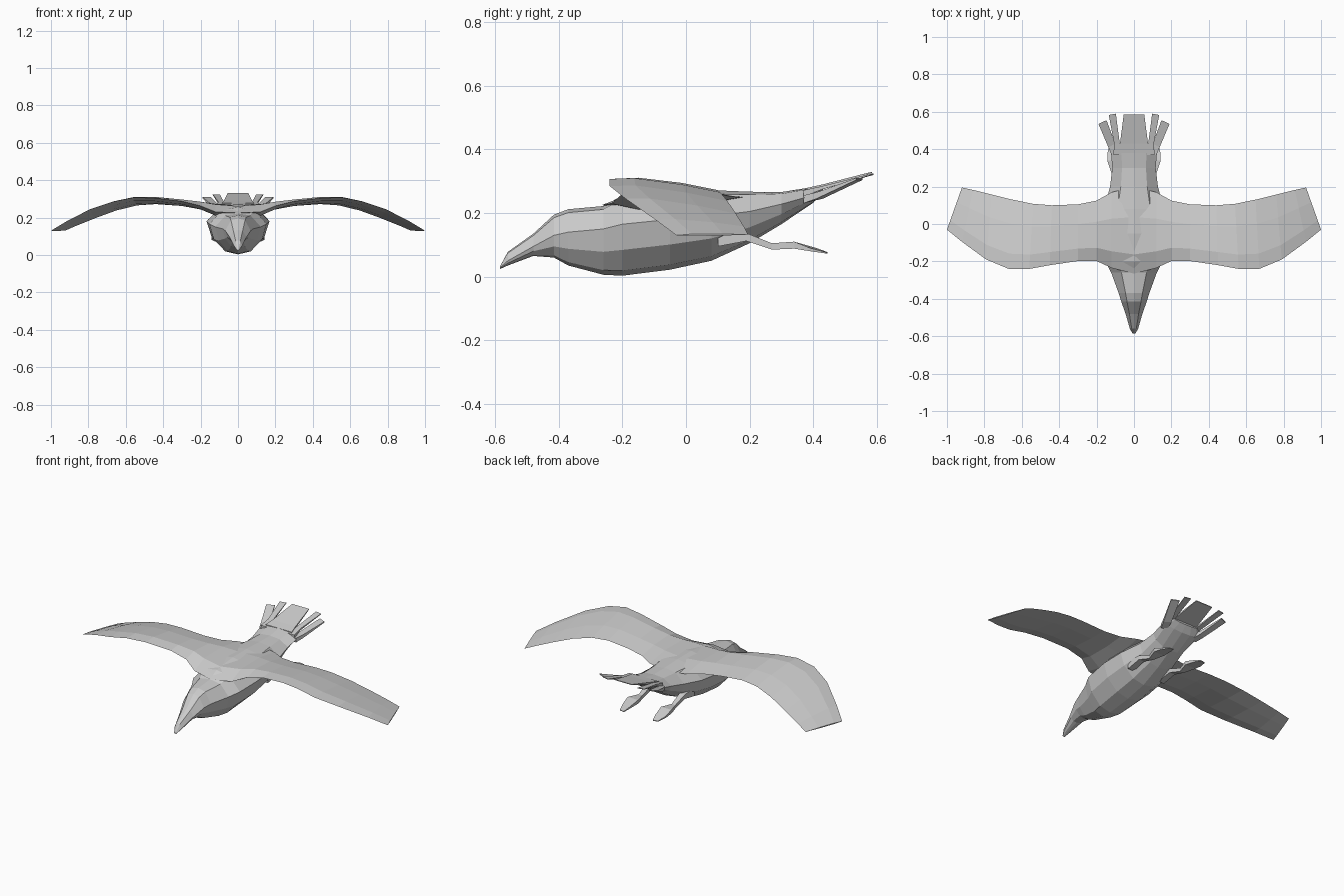
import bpy, bmesh


def loft(name, rings, mirror=False):
    """Skin closed rings of equal point count, cap both ends."""
    bm = bmesh.new()
    loops = [[bm.verts.new(p) for p in ring] for ring in rings]
    n = len(loops[0])
    for a, b in zip(loops, loops[1:]):
        for i in range(n):
            j = (i + 1) % n
            bm.faces.new((a[i], a[j], b[j], b[i]))
    bm.faces.new(loops[0])
    bm.faces.new(loops[-1])
    bmesh.ops.recalc_face_normals(bm, faces=bm.faces)
    mesh = bpy.data.meshes.new(name)
    bm.to_mesh(mesh)
    bm.free()
    obj = bpy.data.objects.new(name, mesh)
    bpy.context.collection.objects.link(obj)
    if mirror:
        obj.modifiers.new("mirror", 'MIRROR').use_mirror_merge = False
    return obj


def body_ring(y, top, bot, w, mid):
    """Symmetric ten-sided section, widest at height mid."""
    half = [(0.55 * w, top - 0.15 * (top - mid)), (w, mid),
            (0.85 * w, mid - 0.5 * (mid - bot)), (0.45 * w, mid - 0.9 * (mid - bot))]
    pts = [(0, top)] + half + [(0, bot)] + [(-x, z) for x, z in reversed(half)]
    return [(x, y, z) for x, z in pts]


# body with head and beak: y, top, bottom, half width, widest height
body = [(-0.585, 0.032, 0.024, 0.008, 0.028), (-0.56, 0.078, 0.035, 0.022, 0.05),
        (-0.48, 0.135, 0.065, 0.045, 0.095), (-0.415, 0.195, 0.06, 0.068, 0.13),
        (-0.37, 0.212, 0.035, 0.082, 0.14), (-0.26, 0.222, 0.006, 0.122, 0.15),
        (-0.20, 0.255, 0.003, 0.152, 0.165), (-0.05, 0.272, 0.022, 0.168, 0.18),
        (0.08, 0.272, 0.05, 0.16, 0.19), (0.20, 0.267, 0.105, 0.128, 0.205),
        (0.30, 0.266, 0.165, 0.116, 0.228), (0.40, 0.282, 0.232, 0.124, 0.256),
        (0.43, 0.287, 0.268, 0.085, 0.277)]
loft("body", [body_ring(*r) for r in body])


def wing_ring(x, xt, yl, yt, zl, zt, t):
    """Aerofoil section from leading edge (x, yl, zl) to trailing edge (xt, yt, zt)."""
    section = [(0, 0), (0.22, 0.6), (0.65, 0.5), (1, 0), (0.65, -0.35), (0.22, -0.4)]
    return [(x + (xt - x) * f, yl + (yt - yl) * f, zl + (zt - zl) * f + t * h)
            for f, h in section]


# wings: one span skinned from tip to tip
half_span = [(0.12, 0.12, -0.235, 0.17, 0.23, 0.25, 0.06),
             (0.20, 0.20, -0.198, 0.125, 0.262, 0.255, 0.04),
             (0.30, 0.30, -0.198, 0.105, 0.287, 0.262, 0.025),
             (0.45, 0.44, -0.22, 0.10, 0.305, 0.272, 0.022),
             (0.56, 0.54, -0.24, 0.108, 0.307, 0.265, 0.02),
             (0.67, 0.65, -0.24, 0.13, 0.285, 0.238, 0.02),
             (0.79, 0.76, -0.19, 0.157, 0.245, 0.198, 0.018),
             (0.92, 0.86, -0.095, 0.182, 0.178, 0.158, 0.012),
             (1.0, 0.92, -0.03, 0.195, 0.13, 0.132, 0.006)]
right = [wing_ring(*s) for s in half_span]
left = [[(-x, y, z) for x, y, z in r] for r in reversed(right)]
loft("wings", left + [wing_ring(0, 0, -0.265, 0.20, 0.225, 0.25, 0.05)] + right)


def strip(name, stations, mirror=True):
    """Flat bar; each station is x1, y1, x2, y2, z, thickness."""
    loft(name, [[(x1, y1, z), (x2, y2, z), (x2, y2, z - t), (x1, y1, z - t)]
                for x1, y1, x2, y2, z, t in stations], mirror)


# tail feathers
strip("tail_centre", [(-0.085, 0.38, 0.085, 0.38, 0.279, 0.02),
                      (-0.075, 0.43, 0.075, 0.43, 0.29, 0.012),
                      (-0.055, 0.585, 0.055, 0.585, 0.33, 0.004)], False)
strip("tail_inner_feather", [(0.06, 0.37, 0.11, 0.37, 0.272, 0.02),
                             (0.076, 0.43, 0.106, 0.43, 0.285, 0.01),
                             (0.097, 0.59, 0.135, 0.583, 0.324, 0.004)])
strip("tail_outer_feather", [(0.08, 0.37, 0.12, 0.37, 0.256, 0.025),
                             (0.10, 0.43, 0.137, 0.41, 0.265, 0.02),
                             (0.147, 0.555, 0.19, 0.535, 0.31, 0.006)])

# trailing legs with flat feet
strip("foot", [(0.085, 0.10, 0.125, 0.10, 0.145, 0.05),
               (0.09, 0.19, 0.125, 0.19, 0.137, 0.025),
               (0.095, 0.27, 0.12, 0.27, 0.105, 0.02),
               (0.075, 0.34, 0.143, 0.34, 0.11, 0.022),
               (0.085, 0.41, 0.14, 0.39, 0.09, 0.01),
               (0.095, 0.445, 0.125, 0.44, 0.077, 0.004)])
